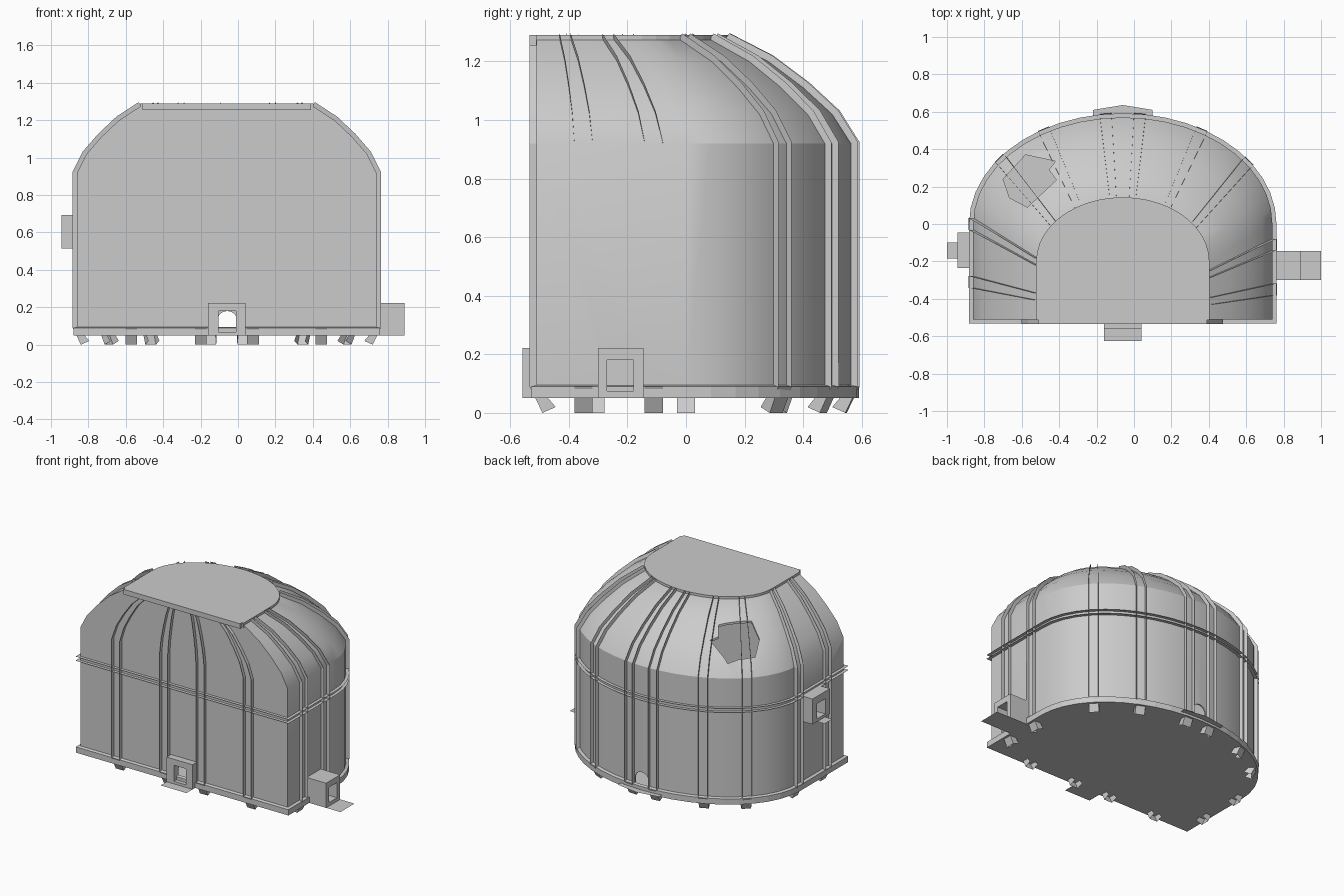
import bpy, bmesh, math
from mathutils import Vector

if "Cube" in bpy.data.objects:
    bpy.data.objects.remove(bpy.data.objects["Cube"])

CX, A, B, F = -0.06, 0.80, 0.57, 0.51      # centre x, half width, back depth, front depth
# dome profile: inward fraction, height, tilt of the outward direction
DOME = [(0, 0.92, 0.2), (0.15, 1.02, 0.5), (0.38, 1.11, 0.75), (0.66, 1.20, 0.84), (1, 1.275, 0.87)]


def plan(X, Y, f):
    """Map a point of the base outline to the outline at dome fraction f."""
    yc = -0.2 * f
    y = yc + Y * (B - 0.23 * f) / B if Y > 0 else yc + Y * (F + yc) / F
    return Vector((CX + X * (A - 0.34 * f) / A, y, 0))


def outline(f=0, off=0, n=22):
    """D-shaped outline, round at the back and flat at the front."""
    pts = []
    for i in range(n + 1):
        t = math.pi * i / n
        c, s = math.cos(t), math.sin(t)
        nrm = Vector((c / A, s / B, 0)).normalized()
        pts.append(plan(A * c, B * s if 0 < i < n else 0, f) + nrm * off)
    for sx in (-1, 1):
        pts.append(plan(sx * A, -F, f) + Vector((sx, -1, 0)) * off)
    return pts


def finish(name, bm, smooth=False, recalc=True):
    if recalc:
        bmesh.ops.recalc_face_normals(bm, faces=bm.faces)
    me = bpy.data.meshes.new(name)
    bm.to_mesh(me)
    bm.free()
    ob = bpy.data.objects.new(name, me)
    bpy.context.collection.objects.link(ob)
    if smooth:
        bpy.ops.object.select_all(action='DESELECT')
        ob.select_set(True)
        bpy.context.view_layer.objects.active = ob
        bpy.ops.object.shade_smooth_by_angle(angle=math.radians(28))
    return ob


def loft(name, rows, caps=False, smooth=False):
    """Join stacked outlines, each row being (dome fraction, offset, z)."""
    bm = bmesh.new()
    rings = [[bm.verts.new((p.x, p.y, z)) for p in outline(f, o)] for f, o, z in rows]
    for a, b in zip(rings, rings[1:]):
        for i in range(len(a)):
            j = (i + 1) % len(a)
            bm.faces.new((a[i], a[j], b[j], b[i]))
    if caps:
        bm.faces.new(rings[0])
        bm.faces.new(rings[-1])
    return finish(name, bm, smooth)


def add_box(bm, x0, x1, y0, y1, z0, z1):
    r = bmesh.ops.create_cube(bm, size=1)
    for v in r['verts']:
        v.co = Vector(((x0 + x1) / 2 + v.co.x * (x1 - x0),
                       (y0 + y1) / 2 + v.co.y * (y1 - y0),
                       (z0 + z1) / 2 + v.co.z * (z1 - z0)))


def add_prism(bm, pts, d):
    a = [bm.verts.new(p) for p in pts]
    b = [bm.verts.new(Vector(p) + Vector(d)) for p in pts]
    bm.faces.new(a)
    bm.faces.new(b)
    for i in range(len(a)):
        j = (i + 1) % len(a)
        bm.faces.new((a[i], a[j], b[j], b[i]))


def box(name, *dims):
    bm = bmesh.new()
    add_box(bm, *dims)
    return finish(name, bm)


# cutters: doorways, back arch and broken hole in the dome
bm = bmesh.new()
add_box(bm, -0.105, -0.01, -0.7, -0.44, 0.068, 0.18)
add_box(bm, 0.68, 1.1, -0.27, -0.18, 0.075, 0.18)
add_box(bm, -1.1, -0.8, -0.185, -0.095, 0.535, 0.64)
arch = [(-0.11, 0.5, 0.068), (-0.005, 0.5, 0.068)]
arch += [(-0.0575 + 0.0525 * math.cos(math.pi * i / 8), 0.5, 0.13 + 0.05 * math.sin(math.pi * i / 8)) for i in range(9)]
add_prism(bm, arch, (0, 0.2, 0))
hole = [(-0.58, 0.37), (-0.42, 0.335), (-0.455, 0.29), (-0.415, 0.235), (-0.57, 0.09), (-0.665, 0.14), (-0.70, 0.24)]
add_prism(bm, [(x, y, 0.9) for x, y in hole], (0, 0, 0.5))
cutter = finish("opening_cutter", bm)
cutter.hide_render = True
cutter.hide_viewport = False
cutter.display_type = 'WIRE'


def cut(ob):
    m = ob.modifiers.new("openings", 'BOOLEAN')
    m.operation, m.solver, m.object = 'DIFFERENCE', 'EXACT', cutter


# hollow domed shell
shell = loft("shell", [(0, 0, 0.05)] + [(f, 0, z) for f, z, _ in DOME], True, True)
m = shell.modifiers.new("thickness", 'SOLIDIFY')
m.thickness, m.offset = 0.012, -1
cut(shell)
# keep the smoothing after the added thickness and openings
for md in [md for md in shell.modifiers if md.type == 'NODES']:
    shell.modifiers.move(shell.modifiers.find(md.name), len(shell.modifiers) - 1)

# base skirt, double belt and roof plate
loft("base_skirt", [(0, 0, 0.095), (0, 0.02, 0.09), (0, 0.02, 0.05), (0, 0, 0.05)])
for i, z in enumerate((0.692, 0.72)):
    loft(f"belt_{i}", [(0, 0, z), (0, 0.022, z)])
loft("roof_plate", [(1, 0.003, 1.255), (1, 0.003, 1.29)], True)
box("roof_front_lip", -0.51, 0.39, -0.535, -0.50, 1.255, 1.29)


def rib(name, X, Y, n):
    """Pair of thin fins following the wall, ending in an inward foot."""
    n = Vector((*n, 0)).normalized()
    t = Vector((-n.y, n.x, 0))
    front = n.y < -0.9
    bm = bmesh.new()
    outer_ends = []
    for s in (-0.031, 0.031):
        bx, by = X + t.x * s, Y + t.y * s
        p0 = plan(bx, by, 0)
        rows = [(p0 - n * 0.065 + Vector((0, 0, 0.02)), p0 - n * 0.02),
                (p0 - n * 0.005 + Vector((0, 0, 0.09)), p0 + n * 0.024 + Vector((0, 0, 0.09)))]
        for f, z, tilt in DOME:
            tilt = 0 if front else tilt
            d = n * math.sqrt(1 - tilt * tilt) + Vector((0, 0, tilt))
            p = plan(bx, by, f) + Vector((0, 0, z))
            rows.append((p - n * 0.004, p + d * 0.024))
        rows = [[bm.verts.new(v) for v in r] for r in rows]
        for a, b in zip(rows, rows[1:]):
            bm.faces.new((a[0], a[1], b[1], b[0]))
        outer_ends.append((rows[0], rows[1]))
    (a, b), (c, d) = outer_ends
    bm.faces.new((a[1], c[1], d[1], b[1]))
    finish(name, bm, recalc=False)


# ribs: front, sides and rounded back
for i, X in enumerate((-0.51, -0.14, 0.14, 0.505)):
    rib(f"front_rib_{i}", X, -F, (0, -1))
for i, (sx, Y) in enumerate(((1, -0.35), (1, -0.11), (-1, -0.31), (-1, 0.0))):
    rib(f"side_rib_{i}", sx * A, Y, (sx, 0))
for i, X in enumerate((-0.645, -0.415, -0.09, 0.09, 0.415, 0.66)):
    Y = B * math.sqrt(1 - (X / A) ** 2)
    rib(f"back_rib_{i}", X, Y, (X / A ** 2, Y / B ** 2))

# doorway frames
for name, dims in (("front_door_frame", (-0.16, 0.04, -0.558, -0.505, 0.05, 0.222)),
                   ("right_door_frame", (0.735, 0.89, -0.30, -0.145, 0.05, 0.222)),
                   ("left_hatch_frame", (-0.945, -0.855, -0.235, -0.045, 0.515, 0.692))):
    cut(box(name, *dims))

# thin doorsteps
for name, x0, x1, y0, y1, z in (("front_step", -0.16, 0.04, -0.625, -0.505, 0.05),
                                ("right_step", 0.74, 1.0, -0.30, -0.145, 0.05),
                                ("left_step", -1.0, -0.86, -0.185, -0.10, 0.513)):
    bm = bmesh.new()
    bm.faces.new([bm.verts.new(p) for p in ((x0, y0, z), (x1, y0, z), (x1, y1, z), (x0, y1, z))])
    finish(name, bm)
bm = bmesh.new()
bm.faces.new([bm.verts.new((x, y, 0.066)) for x, y in
              ((-0.22, 0.55), (0.10, 0.55), (0.10, 0.61), (-0.06, 0.636), (-0.22, 0.61))])
finish("back_step", bm)
